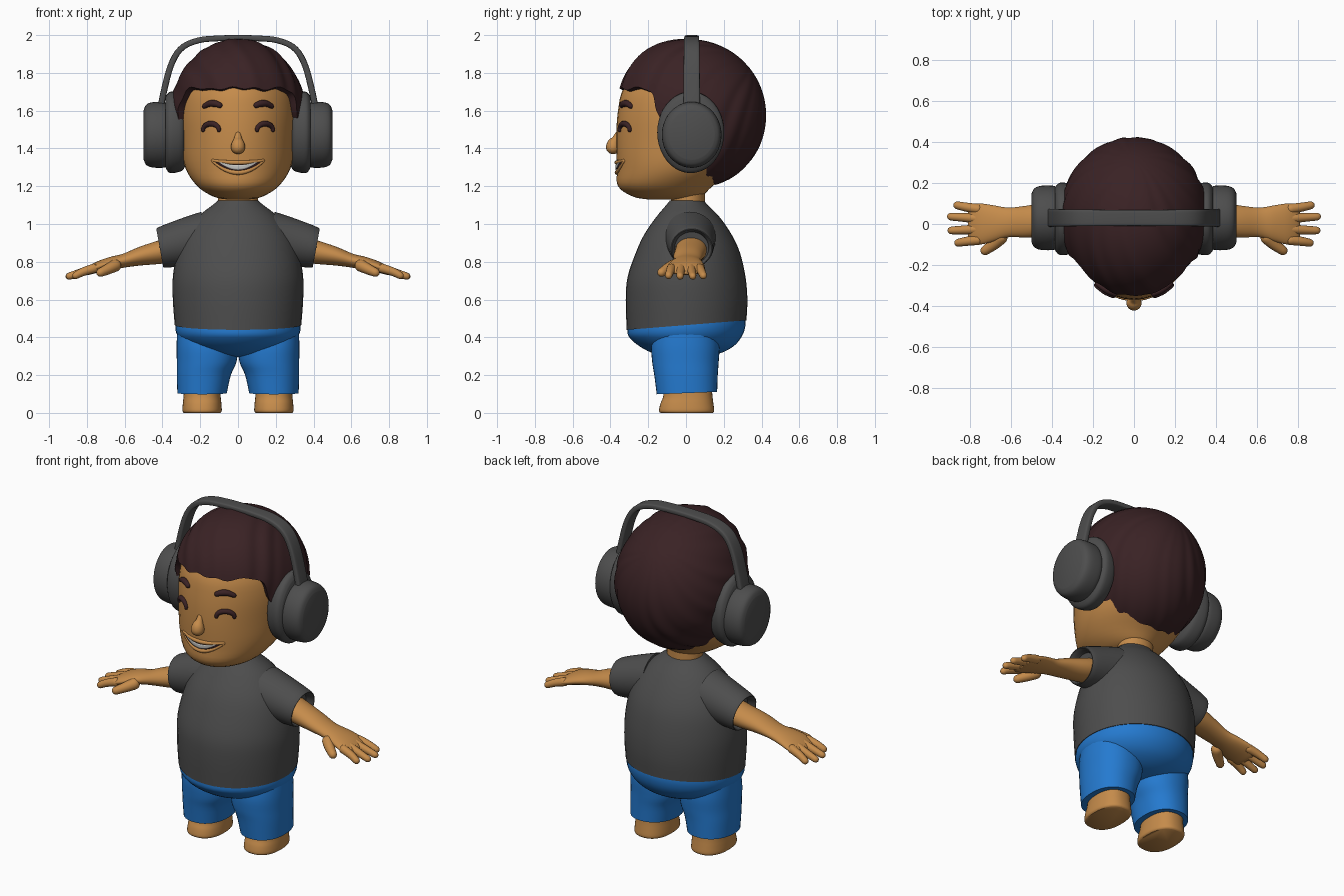
import bpy, bmesh, math
from mathutils import Vector
from mathutils.bvhtree import BVHTree

if "Cube" in bpy.data.objects:
    bpy.data.objects.remove(bpy.data.objects["Cube"])


def material(name, r, g, b):
    m = bpy.data.materials.new(name)
    m.use_nodes = True
    m.diffuse_color = (r, g, b, 1)
    m.node_tree.nodes["Principled BSDF"].inputs["Base Color"].default_value = (r, g, b, 1)
    return m


skin = material("warm skin", .56, .26, .07)
brown = material("dark brown hair", .042, .016, .018)
charcoal = material("charcoal", .075, .075, .075)
blue = material("blue cloth", .018, .195, .63)
ivory = material("teeth", .55, .55, .53)


def finish(name, bm, mat, mirror=False, angle=45):
    bmesh.ops.recalc_face_normals(bm, faces=bm.faces)
    mesh = bpy.data.meshes.new(name)
    bm.to_mesh(mesh)
    bm.free()
    ob = bpy.data.objects.new(name, mesh)
    bpy.context.collection.objects.link(ob)
    mesh.materials.append(mat)
    bpy.ops.object.select_all(action='DESELECT')
    ob.select_set(True)
    bpy.context.view_layer.objects.active = ob
    bpy.ops.object.shade_smooth_by_angle(angle=math.radians(angle))
    if mirror:
        mod = ob.modifiers.new("mirror", 'MIRROR')
        mod.use_mirror_merge = False
    return ob


def spline(p, t):
    # Catmull-Rom through the key points, t from 0 to 1
    s = t * (len(p) - 1)
    i = min(int(s), len(p) - 2)
    f = s - i
    a, b, c, d = p[max(i - 1, 0)], p[i], p[i + 1], p[min(i + 2, len(p) - 1)]
    return [q + f * ((r - o) + f * ((2 * o - 5 * q + 4 * r - s2) + f * (3 * (q - r) + s2 - o))) / 2
            for o, q, r, s2 in zip(a, b, c, d)]


def skin_rings(bm, rings):
    rows = [[bm.verts.new(p) for p in ring] for ring in rings]
    n = len(rows[0])
    for a, b in zip(rows, rows[1:]):
        for i in range(n):
            j = (i + 1) % n
            bm.faces.new((a[i], a[j], b[j], b[i]))
    bm.faces.new(rows[0])
    bm.faces.new(rows[-1])


def oval(segs, power):
    for i in range(segs):
        a = math.tau * i / segs
        c, s = math.cos(a), math.sin(a)
        yield math.copysign(abs(c) ** power, c), math.copysign(abs(s) ** power, s)


def loft(name, keys, mat, axis='z', power=1, mirror=False, segs=40, steps=4):
    # key: position on axis, two centre values, two radii, tilt
    bm = bmesh.new()
    count = steps * (len(keys) - 1)
    rings = []
    for k in range(count + 1):
        pos, a, b, ra, rb, tilt = spline(keys, k / count)
        ring = []
        for c, s in oval(segs, power):
            u, v, t = a + ra * c, b + rb * s, pos + tilt * rb * s
            ring.append((u, v, t) if axis == 'z' else (t, u, v))
        rings.append(ring)
    skin_rings(bm, rings)
    return finish(name, bm, mat, mirror)


def tube(name, points, radii, mat, mirror=False, stretch=1, power=1, samples=24, segs=16):
    # round-ended tube, optionally wider along y
    bm = bmesh.new()
    radii = [(r,) for r in radii]
    ts = [(1 - math.cos(math.pi * k / samples)) / 2 for k in range(samples + 1)]
    path = [Vector(spline(points, t)) for t in ts]
    dist = [0]
    for a, b in zip(path, path[1:]):
        dist.append(dist[-1] + (b - a).length)
    rings = []
    for k, p in enumerate(path):
        tangent = (path[min(k + 1, samples)] - path[max(k - 1, 0)]).normalized()
        side = Vector((0, 1, 0))
        side = (side - tangent * side.dot(tangent)).normalized()
        up = tangent.cross(side)
        r = spline(radii, ts[k])[0]
        gap = max(0, 1 - min(dist[k], dist[-1] - dist[k]) / r)
        r *= max(.05, math.sqrt(1 - gap * gap))
        rings.append([p + side * (r * stretch * c) + up * (r * s) for c, s in oval(segs, power)])
    skin_rings(bm, rings)
    return finish(name, bm, mat, mirror)


# Head and neck
head = loft("head", [
    (1.13, 0, -.10, .06, .10, 0), (1.145, 0, -.10, .13, .18, 0), (1.2, 0, -.11, .215, .25, 0),
    (1.3, 0, -.05, .28, .315, 0), (1.45, 0, 0, .305, .37, 0), (1.6, 0, .01, .31, .37, 0),
    (1.72, 0, .02, .285, .35, 0), (1.84, 0, .03, .2, .26, 0), (1.92, 0, .03, .05, .08, 0)], skin)
loft("neck", [(1.05, 0, .01, .105, .09, 0), (1.2, 0, .01, .105, .09, 0)], skin)

probe = bmesh.new()
probe.from_mesh(head.data)
tree = BVHTree.FromBMesh(probe)
probe.free()


def on_face(x, z, lift):
    hit = tree.ray_cast(Vector((x, -2, z)), Vector((0, 1, 0)))[0]
    return hit + Vector((0, -lift, 0))


# Hair: cap around a crown axis that leans back, with strand ridges
def build_hair():
    crown, front, side = Vector((0, .715, .70)), Vector((0, -.70, .715)), Vector((1, 0, 0))
    bulge = Vector((0, -.8, .6))
    segs, rows = 144, 30

    def point(theta, phi, scale):
        d = crown * math.cos(theta) + (front * math.cos(phi) + side * math.sin(phi)) * math.sin(theta)
        twist = phi + .25 * math.sin(theta * 2)
        ridge = abs(math.sin(twist * 9)) + .6 * math.sin(twist * 14 + 1) + .4 * math.sin(twist * 23)
        r = 1 + .09 * max(0, d.dot(bulge)) ** 3 + .011 * ridge * math.sin(theta) ** 2
        r *= scale
        return (d.x * .357 * r, .04 + d.y * .382 * r, 1.58 + d.z * .39 * r)

    bm = bmesh.new()
    rings = []
    for k in range(1, rows + 3):
        ring = []
        for i in range(segs):
            phi = math.tau * i / segs
            off = abs(math.degrees((phi + math.pi) % math.tau - math.pi))
            edge = 116 - 14 * math.exp(-((off - 50) / 20) ** 2) + .8 * math.sin(phi * 18)
            theta = math.radians(edge) * min(k, rows) / rows
            ring.append(point(theta, phi, (1, .98, .84)[max(0, k - rows)]))
        rings.append(ring)
    skin_rings(bm, rings)
    finish("hair", bm, brown, angle=60)


build_hair()

# Smiling eyes, brows, nose
arc = [math.pi * (i / 8 * 1.2 - .1) for i in range(9)]
tube("eye", [on_face(.143 + .042 * math.cos(a), 1.497 + .034 * math.sin(a), .004) for a in arc],
     [.01, .015, .01], brown, mirror=True)
tube("eyebrow", [on_face(x, z, .004) for x, z in ((.085, 1.622), (.115, 1.636), (.15, 1.637), (.187, 1.618))],
     [.013, .018, .012], brown, mirror=True)
tube("nose", [(0, -.355, 1.49), (0, -.37, 1.45), (0, -.384, 1.42), (0, -.388, 1.37)],
     [.012, .022, .036, .038], skin)


# Mouth: plates between two smile curves, framed by lips
def smile(name, half, top, bottom, lift, mat):
    bm = bmesh.new()
    rows = []
    for i in range(25):
        x = half * (i / 12 - 1)
        q = (x / half) ** 2
        hi, lo = top + (1.336 - top) * q, bottom + (1.334 - bottom) * q
        rows.append([bm.verts.new(on_face(x, lo + (hi - lo) * j / 3, lift)) for j in range(4)])
    for a, b in zip(rows, rows[1:]):
        for j in range(3):
            bm.faces.new((a[j], b[j], b[j + 1], a[j + 1]))
    ob = finish(name, bm, mat)
    ob.modifiers.new("thickness", 'SOLIDIFY').thickness = .002


smile("mouth", .135, 1.318, 1.28, .004, brown)
smile("teeth", .11, 1.312, 1.287, .008, ivory)
for name, low in (("upper_lip", 1.325), ("lower_lip", 1.272)):
    xs = [.14 * (i / 4 - 1) for i in range(9)]
    tube(name, [on_face(x, low + (1.338 - low) * (x / .14) ** 2, 0) for x in xs], [.007, .012, .007], skin)

# Headphones
loft("ear_pad", [(.28, .025, 1.485, .14, .18, 0), (.30, .025, 1.485, .168, .205, 0),
                 (.36, .025, 1.485, .177, .215, 0), (.385, .025, 1.485, .155, .185, 0)],
     charcoal, axis='x', mirror=True)
loft("ear_cup", [(.37, .03, 1.472, .14, .155, 0), (.39, .03, 1.472, .156, .173, 0),
                 (.45, .03, 1.472, .157, .173, 0), (.485, .03, 1.472, .145, .16, 0),
                 (.5, .03, 1.472, .12, .13, 0)], charcoal, axis='x', mirror=True)
half_band = [(.415, 1.58), (.395, 1.69), (.355, 1.84), (.30, 1.93), (.21, 1.972), (.1, 1.983)]
band = half_band + [(0, 1.985)] + [(-x, z) for x, z in reversed(half_band)]
tube("headband", [(x, .03, z) for x, z in band], [.017, .015, .017], charcoal,
     stretch=2.6, power=.4, samples=64, segs=24)

# Shirt and sleeves
loft("shirt", [(1.125, 0, .005, .105, .09, 0), (1.1, 0, .005, .135, .11, 0), (1.04, 0, .01, .21, .165, 0),
               (.95, 0, .01, .28, .228, 0), (.85, 0, .01, .322, .275, 0), (.72, 0, .003, .345, .312, 0),
               (.6, 0, .003, .345, .322, 0), (.465, 0, .003, .335, .317, .08)], charcoal)
loft("sleeve", [(.18, .02, .93, .14, .135, .1), (.28, .025, .905, .128, .125, .15),
                (.405, .03, .875, .113, .106, .18), (.403, .03, .873, .098, .092, .18),
                (.37, .03, .873, .09, .085, .18)], charcoal, axis='x', mirror=True)

# Arms, hands and fingers
loft("arm", [(.3, .03, .88, .08, .075, 0), (.4, .025, .855, .083, .065, 0), (.52, .012, .83, .078, .05, 0),
             (.61, .008, .805, .072, .037, 0), (.68, .003, .79, .087, .035, 0), (.75, 0, .77, .1, .03, 0),
             (.795, 0, .752, .09, .022, 0), (.81, 0, .747, .06, .012, 0)],
     skin, axis='x', mirror=True)
fingers = {"index": (-.075, -.095, .875), "middle": (-.025, -.032, .91),
           "ring": (.025, .037, .912), "little": (.07, .095, .88)}
for name, (y0, y1, tip) in fingers.items():
    tube(name + "_finger", [(.74, y0, .772), (.82, (y0 + y1) / 2, .747), (tip, y1, .718)],
         [.026, .022, .018], skin, mirror=True, samples=16)
tube("thumb", [(.63, -.045, .79), (.68, -.095, .765), (.745, -.142, .735)],
     [.035, .029, .021], skin, mirror=True, samples=16)

# Shorts
loft("shorts_seat", [(.51, 0, .003, .325, .305, .08), (.45, 0, .003, .332, .313, .08),
                     (.40, 0, .003, .315, .295, .03), (.35, 0, .003, .26, .245, 0),
                     (.31, 0, .003, .16, .16, 0), (.295, 0, .003, .04, .04, 0)], blue)
loft("shorts_leg", [(.47, .165, 0, .155, .16, 0), (.36, .163, -.003, .162, .18, 0),
                    (.27, .166, -.003, .158, .176, 0), (.2, .181, 0, .143, .168, 0),
                    (.105, .19, .005, .131, .16, .04)], blue, power=.9, mirror=True)

# Feet
loft("foot", [(.16, .19, .01, .095, .125, 0), (.09, .19, .01, .098, .13, 0), (.05, .19, .005, .102, .14, 0),
              (.012, .19, .003, .104, .146, 0), (0, .19, .003, .097, .138, 0)], skin, power=.85, mirror=True)
